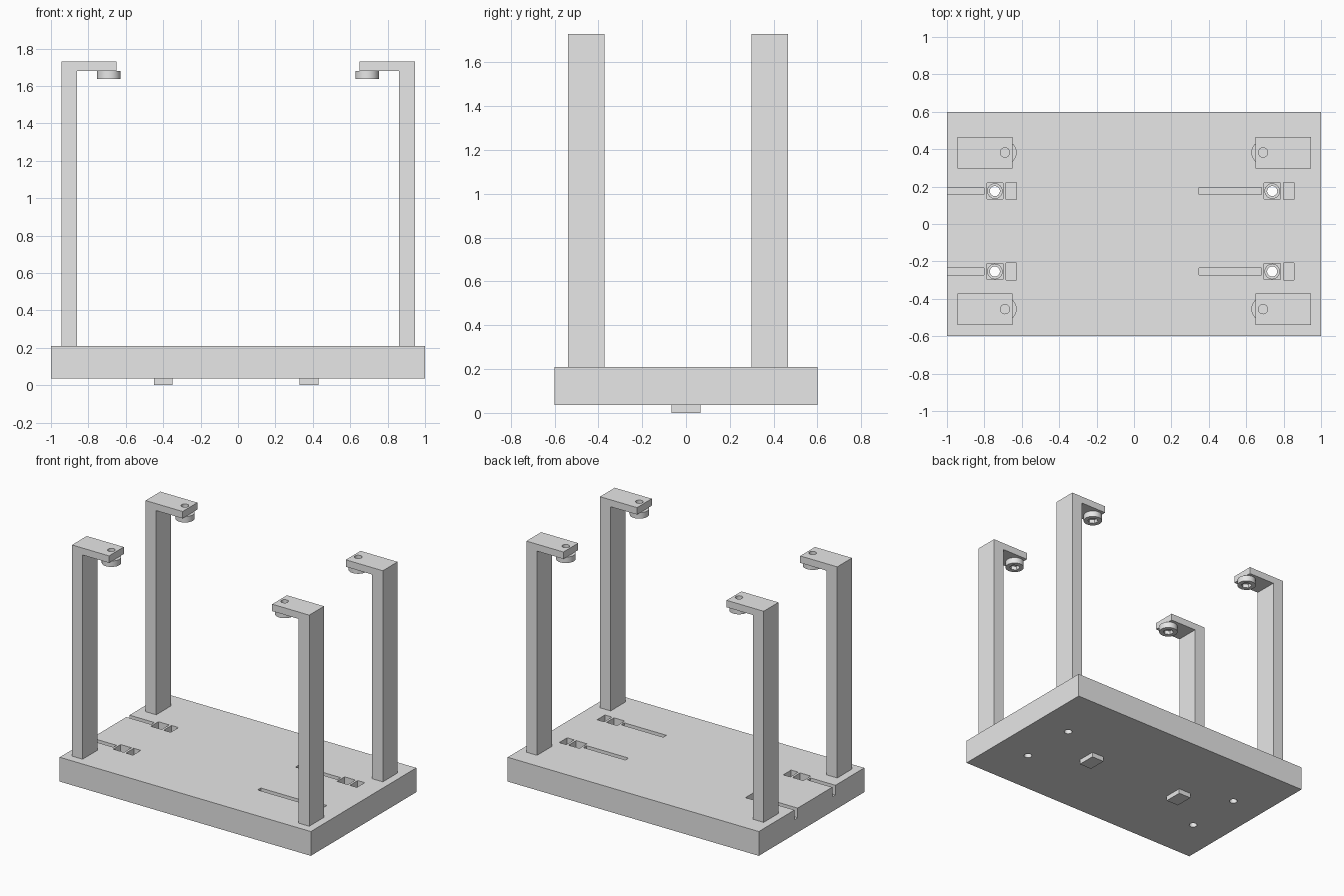
import bpy, bmesh, math
from mathutils import Matrix, Vector

cube = bpy.data.objects.get("Cube")
if cube:
    bpy.data.objects.remove(cube, do_unlink=True)

grey = bpy.data.materials.new("light grey")
grey.use_nodes = True
colour = (0.8, 0.8, 0.8, 1)
grey.diffuse_color = colour
grey.node_tree.nodes["Principled BSDF"].inputs["Base Color"].default_value = colour


def finish(bm, name):
    bmesh.ops.recalc_face_normals(bm, faces=bm.faces)
    mesh = bpy.data.meshes.new(name)
    bm.to_mesh(mesh)
    bm.free()
    mesh.materials.append(grey)
    obj = bpy.data.objects.new(name, mesh)
    bpy.context.collection.objects.link(obj)
    return obj


def box(name, x0, x1, y0, y1, z0, z1):
    bm = bmesh.new()
    bmesh.ops.create_cube(bm, size=1)
    for v in bm.verts:
        v.co = Vector(((x0 + x1) / 2 + v.co.x * (x1 - x0),
                       (y0 + y1) / 2 + v.co.y * (y1 - y0),
                       (z0 + z1) / 2 + v.co.z * (z1 - z0)))
    return finish(bm, name)


def cylinder(name, x, y, z0, z1, radius, sides=32):
    bm = bmesh.new()
    bmesh.ops.create_cone(bm, cap_ends=True, segments=sides, radius1=radius,
                          radius2=radius, depth=z1 - z0,
                          matrix=Matrix.Translation((x, y, (z0 + z1) / 2)))
    return finish(bm, name)


def activate(obj):
    bpy.ops.object.select_all(action="DESELECT")
    obj.select_set(True)
    bpy.context.view_layer.objects.active = obj


def cut(obj, cutter):
    mod = obj.modifiers.new("cut", "BOOLEAN")
    mod.operation = "DIFFERENCE"
    mod.solver = "EXACT"
    mod.object = cutter
    activate(obj)
    bpy.ops.object.modifier_apply(modifier=mod.name)
    bpy.data.objects.remove(cutter, do_unlink=True)


def smooth(obj):
    activate(obj)
    bpy.ops.object.shade_smooth_by_angle(angle=math.radians(30))


# Base slab with cable grooves, stepped bolt holes and slots
BOTTOM, TOP = 0.035, 0.21
base = box("base", -1, 1, -0.6, 0.6, BOTTOM, TOP)
for y in (-0.254, 0.176):
    for hole_x, groove_start, groove_end in ((-0.744, -1.1, -0.802), (0.739, 0.347, 0.682)):
        cut(base, box("groove", groove_start, groove_end, y - 0.018, y + 0.018, TOP - 0.07, TOP + 0.1))
        cut(base, box("pocket", hole_x - 0.043, hole_x + 0.043, y - 0.043, y + 0.043, TOP - 0.07, TOP + 0.1))
        cut(base, cylinder("counterbore", hole_x, y, TOP - 0.11, TOP + 0.1, 0.039))
        cut(base, cylinder("bolt_hole", hole_x, y, -0.1, TOP + 0.1, 0.027))
        cut(base, box("slot", hole_x + 0.06, hole_x + 0.116, y - 0.045, y + 0.045, TOP - 0.1, TOP + 0.1))
smooth(base)

# Locating pegs under the base
for side, x in (("right", -0.4), ("left", 0.38)):
    box(side + "_peg", x - 0.05, x + 0.05, -0.067, 0.067, 0, BOTTOM)


# Upright with a short arm pointing inwards
def bracket(name, sign, y0, y1):
    profile = ((0.945, TOP), (0.945, 1.73), (0.65, 1.73),
               (0.65, 1.68), (0.86, 1.68), (0.86, TOP))
    bm = bmesh.new()
    face = bm.faces.new([bm.verts.new((sign * x, y0, z)) for x, z in profile])
    out = bmesh.ops.extrude_face_region(bm, geom=[face])
    moved = [g for g in out["geom"] if isinstance(g, bmesh.types.BMVert)]
    bmesh.ops.translate(bm, verts=moved, vec=(0, y1 - y0, 0))
    return finish(bm, name)


for side, sign in (("right", -1), ("left", 1)):
    for end, y in (("front", -0.455), ("back", 0.382)):
        label = f"{end}_{side}"
        x = sign * 0.69
        arm = bracket(label + "_upright", sign, y - 0.084, y + 0.084)
        cut(arm, cylinder("screw_hole", x, y, 1.70, 1.8, 0.025))
        smooth(arm)
        # Socket screw head under the arm
        head = cylinder(label + "_screw_head", x, y, 1.637, 1.68, 0.063)
        cut(head, cylinder("hex_socket", x, y, 1.6, 1.665, 0.036, 6))
        smooth(head)
